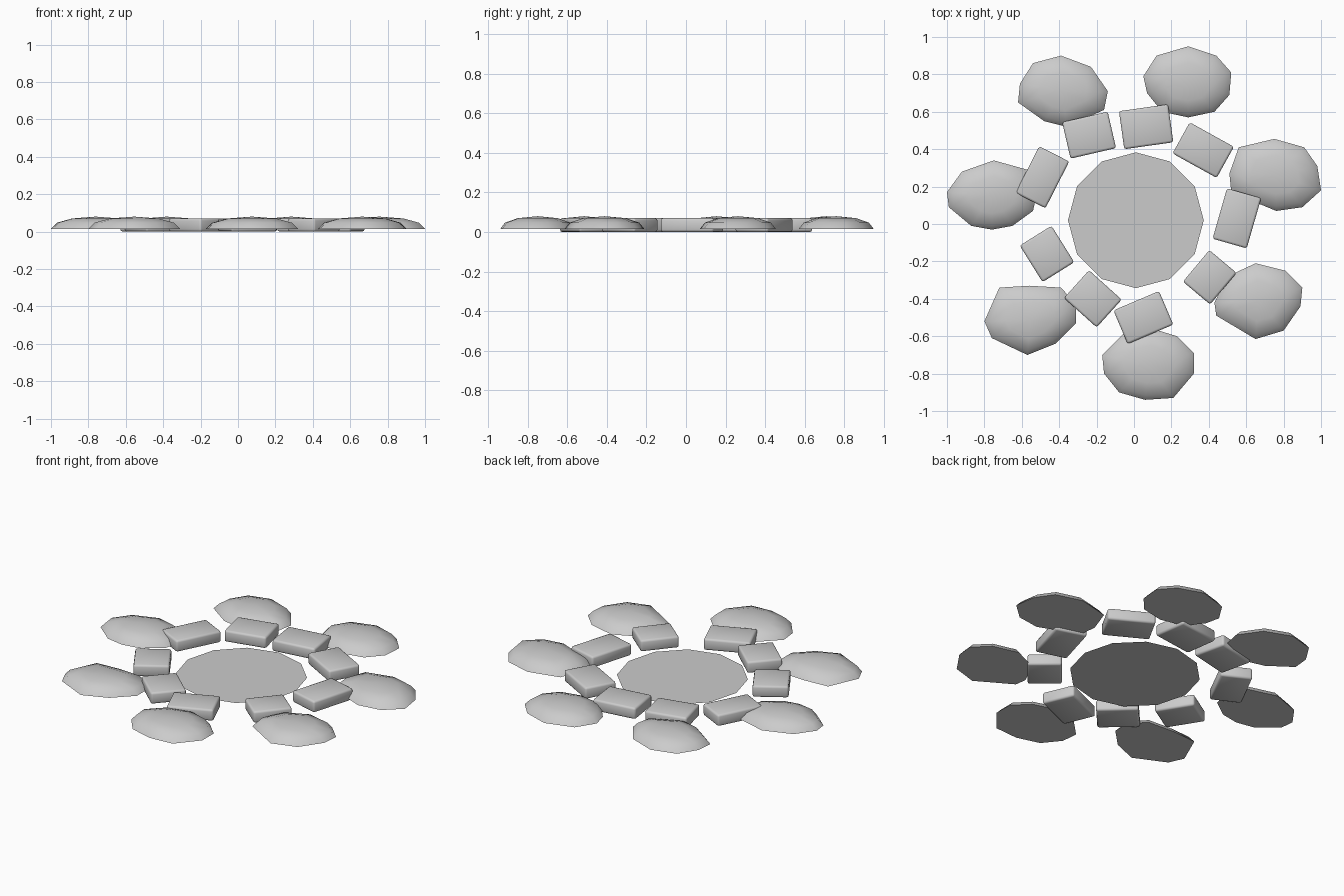
import bpy, bmesh, math
from mathutils import Matrix, Vector

if "Cube" in bpy.data.objects:
    bpy.data.objects.remove(bpy.data.objects["Cube"], do_unlink=True)

BASE = 0.015      # level of the flat undersides
DOME = 0.065      # height of a boulder above its base

stone = bpy.data.materials.new("grey_stone")
stone.use_nodes = True
stone.diffuse_color = (0.6, 0.6, 0.6, 1)
stone.node_tree.nodes["Principled BSDF"].inputs["Base Color"].default_value = (0.6, 0.6, 0.6, 1)


def finish(bm, name, angle=None):
    """Turn the bmesh into a named object, smooth below the given edge angle."""
    bmesh.ops.recalc_face_normals(bm, faces=bm.faces)
    mesh = bpy.data.meshes.new(name)
    bm.to_mesh(mesh)
    bm.free()
    mesh.materials.append(stone)
    obj = bpy.data.objects.new(name, mesh)
    bpy.context.collection.objects.link(obj)
    if angle:
        bpy.ops.object.select_all(action='DESELECT')
        obj.select_set(True)
        bpy.context.view_layer.objects.active = obj
        bpy.ops.object.shade_smooth_by_angle(angle=math.radians(angle))
    return obj


def boulder(name, outline):
    """Flat-bottomed dome: the outline shrinks ring by ring up to a peak."""
    points = [Vector((x, y, BASE)) for x, y in outline]
    low = Vector([min(p[i] for p in points) for i in range(3)])
    high = Vector([max(p[i] for p in points) for i in range(3)])
    middle = (low + high) / 2
    bm = bmesh.new()
    rings = []
    for shrink in (1, 0.87, 0.53):
        lift = Vector((0, 0, DOME * math.sqrt(1 - shrink ** 2)))
        rings.append([bm.verts.new(middle.lerp(p, shrink) + lift) for p in points])
    peak = bm.verts.new(middle + Vector((0, 0, DOME)))
    bm.faces.new(rings[0])
    count = len(points)
    for i in range(count):
        j = (i + 1) % count
        for lower, upper in zip(rings, rings[1:]):
            bm.faces.new((lower[i], lower[j], upper[j], upper[i]))
        bm.faces.new((rings[-1][i], rings[-1][j], peak))
    finish(bm, name, 60)


def paver(name, x, y, width, depth, turn):
    """Bevelled slab lying on the ground, turned about the vertical axis."""
    height = 0.07
    bm = bmesh.new()
    place = (Matrix.Translation((x, y, height / 2))
             @ Matrix.Rotation(math.radians(turn), 4, 'Z')
             @ Matrix.Diagonal((width, depth, height, 1)))
    bmesh.ops.create_cube(bm, size=1, matrix=place)
    bmesh.ops.bevel(bm, geom=bm.edges[:], offset=0.012, segments=2,
                    profile=0.5, affect='EDGES')
    finish(bm, name, 80)


# Central flat disc
bm = bmesh.new()
bmesh.ops.create_circle(bm, cap_ends=True, segments=12, radius=0.363,
                        matrix=Matrix.Translation((0.01, 0.02, BASE)))
disc = finish(bm, "centre_disc")
if disc.data.polygons[0].normal.z < 0:
    disc.data.flip_normals()

# Outer ring of boulders, each with its own irregular outline
boulder("boulder_back_right", [
    (-.39, .9), (-.23, .84), (-.14, .71), (-.16, .61), (-.36, .52),
    (-.48, .55), (-.62, .65), (-.61, .75), (-.54, .86)])
boulder("boulder_back_left", [
    (.29, .95), (.44, .9), (.52, .81), (.51, .69), (.43, .6),
    (.29, .57), (.15, .6), (.07, .7), (.05, .79), (.12, .9)])
boulder("boulder_left", [
    (.75, .455), (.56, .41), (.51, .27), (.52, .17), (.76, .07),
    (.9, .09), (1, .18), (.98, .31), (.91, .41)])
boulder("boulder_front_left", [
    (.65, -.21), (.81, -.25), (.9, -.34), (.89, -.44), (.8, -.57),
    (.65, -.615), (.44, -.49), (.43, -.42), (.5, -.28)])
boulder("boulder_front", [
    (.23, -.6), (.32, -.69), (.32, -.8), (.21, -.93), (.06, -.94),
    (-.08, -.9), (-.16, -.8), (-.17, -.7), (-.06, -.59), (.1, -.56)])
boulder("boulder_front_right", [
    (-.72, -.34), (-.56, -.33), (-.39, -.34), (-.31, -.43), (-.31, -.53),
    (-.42, -.64), (-.57, -.7), (-.76, -.61), (-.8, -.52)])
boulder("boulder_right", [
    (-.75, .34), (-.57, .29), (-.52, .16), (-.54, .07), (-.65, -.01),
    (-.76, -.03), (-.87, -.01), (-.99, .09), (-1, .17), (-.92, .28)])

# Inner ring of pavers: centre, size and turn
paver("paver_back_right", -.24, .475, .25, .2, 13)
paver("paver_back", .065, .52, .265, .205, 8)
paver("paver_back_left", .37, .395, .27, .19, -29)
paver("paver_left", .55, .03, .19, .28, -16)
paver("paver_front_left", .405, -.285, .19, .22, -40)
paver("paver_front", .05, -.5, .265, .195, 23)
paver("paver_front_right", -.22, -.4, .235, .2, -42)
paver("paver_right_front", -.465, -.16, .2, .23, 32)
paver("paver_right_back", -.49, .25, .18, .28, -27)
